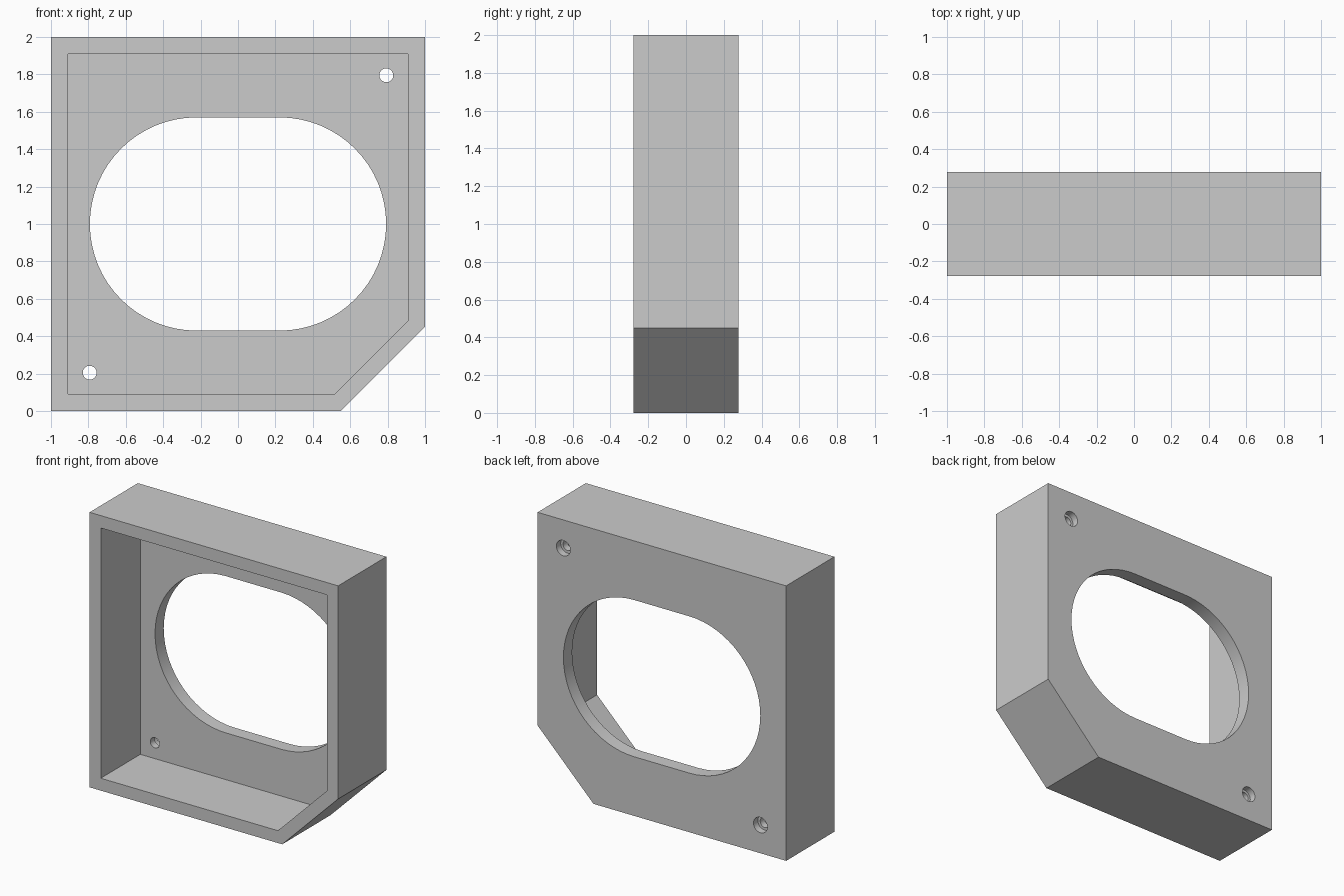
import bpy
import bmesh
from math import sin, cos, pi

cube = bpy.data.objects.get("Cube")
if cube:
    bpy.data.objects.remove(cube, do_unlink=True)

SIDE, DEPTH, WALL, PANEL = 1.0, 0.555, 0.09, 0.10
FRONT, BACK = -DEPTH / 2, DEPTH / 2
FLOOR = BACK - PANEL

grey = bpy.data.materials.new("plain grey")
grey.use_nodes = True
colour = (0.6, 0.6, 0.6, 1)
grey.diffuse_color = colour
grey.node_tree.nodes["Principled BSDF"].inputs["Base Color"].default_value = colour


def prism(name, outline, y0, y1):
    """Extrude an (x, z) outline from y0 to y1."""
    bm = bmesh.new()
    face = bm.faces.new([bm.verts.new((x, y0, z)) for x, z in outline])
    new = bmesh.ops.extrude_face_region(bm, geom=[face])["geom"]
    moved = [v for v in new if isinstance(v, bmesh.types.BMVert)]
    bmesh.ops.translate(bm, vec=(0, y1 - y0, 0), verts=moved)
    bmesh.ops.recalc_face_normals(bm, faces=bm.faces)
    mesh = bpy.data.meshes.new(name)
    bm.to_mesh(mesh)
    bm.free()
    mesh.materials.append(grey)
    obj = bpy.data.objects.new(name, mesh)
    bpy.context.collection.objects.link(obj)
    return obj


def clipped_square(inset, bottom_x, corner_z):
    """Square outline with the lower +x corner cut off."""
    s = SIDE - inset
    return [(-s, inset), (bottom_x, inset), (s, corner_z),
            (s, 2 - inset), (-s, 2 - inset)]


def slot(cx, cz, radius, half_flat=0.0, steps=32):
    """Rounded slot outline; a circle when half_flat is zero."""
    pts = []
    for side in (1, -1):
        count = steps + 1 if half_flat else steps
        for i in range(count):
            a = pi * i / steps - pi / 2
            pts.append((cx + side * (half_flat + radius * cos(a)),
                        cz + side * radius * sin(a)))
    return pts


# Outer block
housing = prism("housing", clipped_square(0, 0.55, 0.45), FRONT, BACK)

# Front pocket and the wide opening through the back panel
cutters = [
    prism("pocket_cutter", clipped_square(WALL, 0.515, 0.485), FRONT - 0.1, FLOOR),
    prism("opening_cutter", slot(0, 1, 0.57, 0.222), FLOOR - 0.1, BACK + 0.1),
]

# Two screw holes, counterbored from the back
for sign in (-1, 1):
    x, z = sign * 0.793, 1 + sign * 0.795
    cutters.append(prism("screw_hole_cutter", slot(x, z, 0.037, steps=16),
                         FLOOR - 0.1, BACK + 0.1))
    cutters.append(prism("counterbore_cutter", slot(x, z, 0.056, steps=16),
                         BACK - PANEL / 2, BACK + 0.1))

bpy.ops.object.select_all(action='DESELECT')
bpy.context.view_layer.objects.active = housing
housing.select_set(True)
for cutter in cutters:
    cutter.hide_render = True
    mod = housing.modifiers.new(cutter.name, 'BOOLEAN')
    mod.operation = 'DIFFERENCE'
    mod.solver = 'EXACT'
    mod.object = cutter
    bpy.ops.object.modifier_apply(modifier=mod.name)
    bpy.data.objects.remove(cutter, do_unlink=True)

# Smooth round walls, crisp corners
bpy.ops.object.shade_smooth_by_angle(angle=pi / 6)
